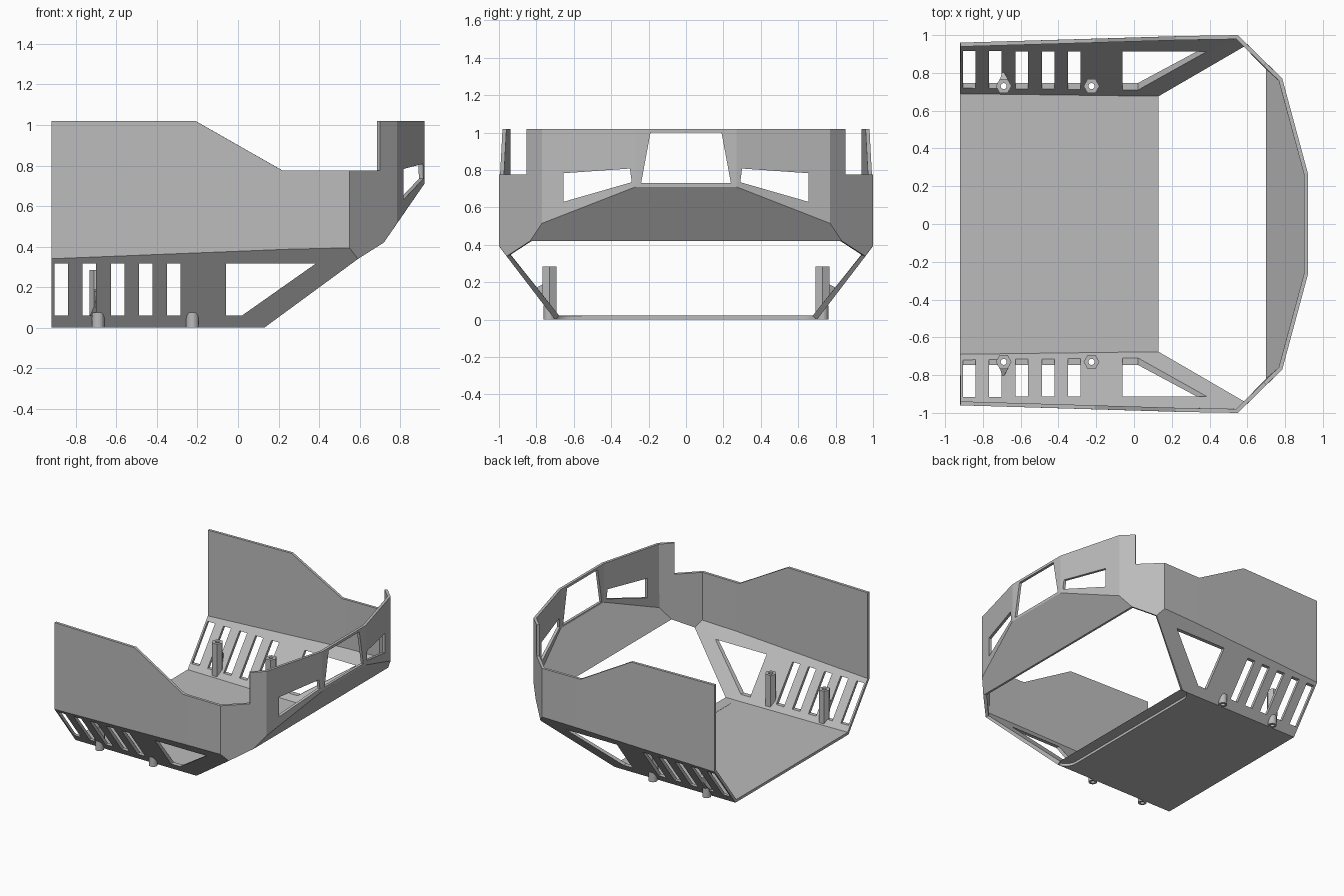
import bpy, bmesh, math
from mathutils import Matrix

cube = bpy.data.objects.get("Cube")
if cube:
    bpy.data.objects.remove(cube, do_unlink=True)

grey = bpy.data.materials.new("plain grey")
grey.use_nodes = True
COLOUR = (0.5, 0.5, 0.5, 1)
grey.diffuse_color = COLOUR
grey.node_tree.nodes["Principled BSDF"].inputs["Base Color"].default_value = COLOUR


def finish(name, bm):
    mesh = bpy.data.meshes.new(name)
    bm.to_mesh(mesh)
    bm.free()
    mesh.materials.append(grey)
    obj = bpy.data.objects.new(name, mesh)
    bpy.context.scene.collection.objects.link(obj)
    return obj


def apply_modifiers(obj):
    bpy.context.view_layer.update()
    graph = bpy.context.evaluated_depsgraph_get()
    mesh = bpy.data.meshes.new_from_object(obj.evaluated_get(graph))
    obj.modifiers.clear()
    obj.data = mesh


def cut(obj, cutter):
    mod = obj.modifiers.new("cut", 'BOOLEAN')
    mod.operation = 'DIFFERENCE'
    mod.solver = 'EXACT'
    mod.object = cutter
    apply_modifiers(obj)


def prism(bm, start, end):
    """Closed prism between two matching outlines."""
    a = [bm.verts.new(p) for p in start]
    b = [bm.verts.new(p) for p in end]
    bm.faces.new(a)
    bm.faces.new(b[::-1])
    for i in range(len(a)):
        j = (i + 1) % len(a)
        bm.faces.new((a[j], a[i], b[i], b[j]))


def cylinder(bm, x, y, z0, z1, r, sides):
    bmesh.ops.create_cone(bm, cap_ends=True, segments=sides, radius1=r, radius2=r,
                          depth=z1 - z0, matrix=Matrix.Translation((x, y, (z0 + z1) / 2)))


# Corner points of the left half of the shell
BACK, SLOPE, TOP, LEDGE = -0.92, 1.31, 1.02, 0.775
floor_back, floor_front = (BACK, 0.70, 0), (0.13, 0.70, 0)
wall_back, wall_mid, wall_front = (BACK, 0.96, 0.34), (0.25, 0.995, 0.387), (0.55, 1.0, 0.394)
mid_top, front_top = (0.25, 0.995, LEDGE), (0.55, 1.0, LEDGE)
cheek_low, chin_low = (0.592, 0.959, 0.339), (0.72, 0.834, 0.42)
cheek_mid, cheek_top = (0.785, 0.77, 0.515), (0.785, 0.77, TOP)
nose_low, nose_top = (0.92, 0.27, 0.71), (0.92, 0.27, TOP)
notch_low, notch_top = (0.70, 0.853, LEDGE), (0.70, 0.853, TOP)

half_panels = [
    [floor_back, floor_front, cheek_low, wall_front, wall_mid, wall_back],
    [wall_back, wall_mid, mid_top, (0.22, 0.994, LEDGE), (-0.21, 0.981, TOP), (BACK, 0.96, TOP)],
    [wall_mid, wall_front, front_top, mid_top],
    [wall_front, cheek_low, chin_low, cheek_mid, cheek_top, notch_top, notch_low, front_top],
    [cheek_mid, nose_low, nose_top, cheek_top],
]


def flip(p):
    return (p[0], -p[1], p[2])


def both(points):
    return points + [flip(p) for p in reversed(points)]


# Floor with rounded front corners, chin and nose cross the middle
arc = [(0.13 - 0.09 * math.sin(t), 0.60 + 0.10 * math.cos(t), 0)
       for t in (math.pi / 2 * i / 8 for i in range(1, 9))]
panels = half_panels + [[flip(p) for p in f] for f in half_panels]
panels += [both([floor_back, floor_front] + arc),
           both([chin_low, cheek_mid, nose_low]),
           [nose_low, nose_top, flip(nose_top), flip(nose_low)]]

bm = bmesh.new()
corners = {}
for panel in panels:
    for p in panel:
        if p not in corners:
            corners[p] = bm.verts.new(p)
    bm.faces.new([corners[p] for p in panel])
bmesh.ops.recalc_face_normals(bm, faces=bm.faces)
bm.normal_update()
lowest = min(bm.faces, key=lambda f: f.calc_center_median().z)
if lowest.normal.z > 0:
    bmesh.ops.reverse_faces(bm, faces=bm.faces)
shell = finish("shell", bm)
thick = shell.modifiers.new("thickness", 'SOLIDIFY')
thick.thickness = 0.021
thick.offset = -1
thick.use_even_offset = True
apply_modifiers(shell)

# Openings: side slots and triangles run along y, front windows along x
bm = bmesh.new()
side_holes = [[(x, 0.06), (x + 0.066, 0.06), (x + 0.066, 0.317), (x, 0.317)]
              for x in (-0.906, -0.767, -0.627, -0.488, -0.35)]
side_holes.append([(-0.06, 0.06), (0.02, 0.06), (0.385, 0.317), (-0.06, 0.317)])
for hole in side_holes:
    for s in (-1, 1):
        prism(bm, [(x, s * 0.6, z) for x, z in hole], [(x, s * 1.2, z) for x, z in hole])
window = [(0.655, 0.63), (0.655, 0.783), (0.30, 0.808), (0.29, 0.735)]
centre = [(-0.24, 0.73), (0.24, 0.73), (0.19, 1.0), (-0.19, 1.0)]
for hole in (window, [(-y, z) for y, z in window], centre):
    prism(bm, [(0.76, y, z) for y, z in hole], [(1.1, y, z) for y, z in hole])
bmesh.ops.recalc_face_normals(bm, faces=bm.faces)
openings = finish("opening_cutter", bm)
openings.hide_render = True
cut(shell, openings)

# Screw posts: hexagonal inside, round boss showing below the sloped panel
POST_X, POST_Y = (-0.69, -0.225), 0.73
bm = bmesh.new()
for x in POST_X:
    for y in (-POST_Y, POST_Y):
        cylinder(bm, x, y, -0.2, 0.5, 0.016, 16)
bores = finish("bore_cutter", bm)
bores.hide_render = True
cut(shell, bores)

for px, place in zip(POST_X, ("back", "front")):
    for s, side in ((1, "left"), (-1, "right")):
        bm = bmesh.new()
        ring = [(px + 0.042 * math.cos(i * math.pi / 3), POST_Y + 0.042 * math.sin(i * math.pi / 3))
                for i in range(6)]
        prism(bm, [(x, s * y, SLOPE * (y - 0.70) + 0.015) for x, y in ring],
              [(x, s * y, 0.285) for x, y in ring])
        bmesh.ops.recalc_face_normals(bm, faces=bm.faces)
        post = finish(f"{place}_{side}_post", bm)
        cut(post, bores)

        bm = bmesh.new()
        cylinder(bm, px, s * POST_Y, 0, 0.075, 0.031, 24)
        boss = finish(f"{place}_{side}_boss", bm)
        cut(boss, bores)

        # Small gusset tying the back post to the sloped panel
        if place == "back":
            bm = bmesh.new()
            for x, y, z in ((-0.71, 0.763, 0.10), (-0.665, 0.763, 0.10), (-0.71, 0.763, 0.19),
                            (-0.665, 0.763, 0.19), (-0.695, 0.815, 0.165), (-0.685, 0.80, 0.145)):
                bm.verts.new((x, s * y, z))
            bmesh.ops.convex_hull(bm, input=bm.verts)
            finish(f"{side}_gusset", bm)

for cutter in (openings, bores):
    bpy.data.objects.remove(cutter, do_unlink=True)
